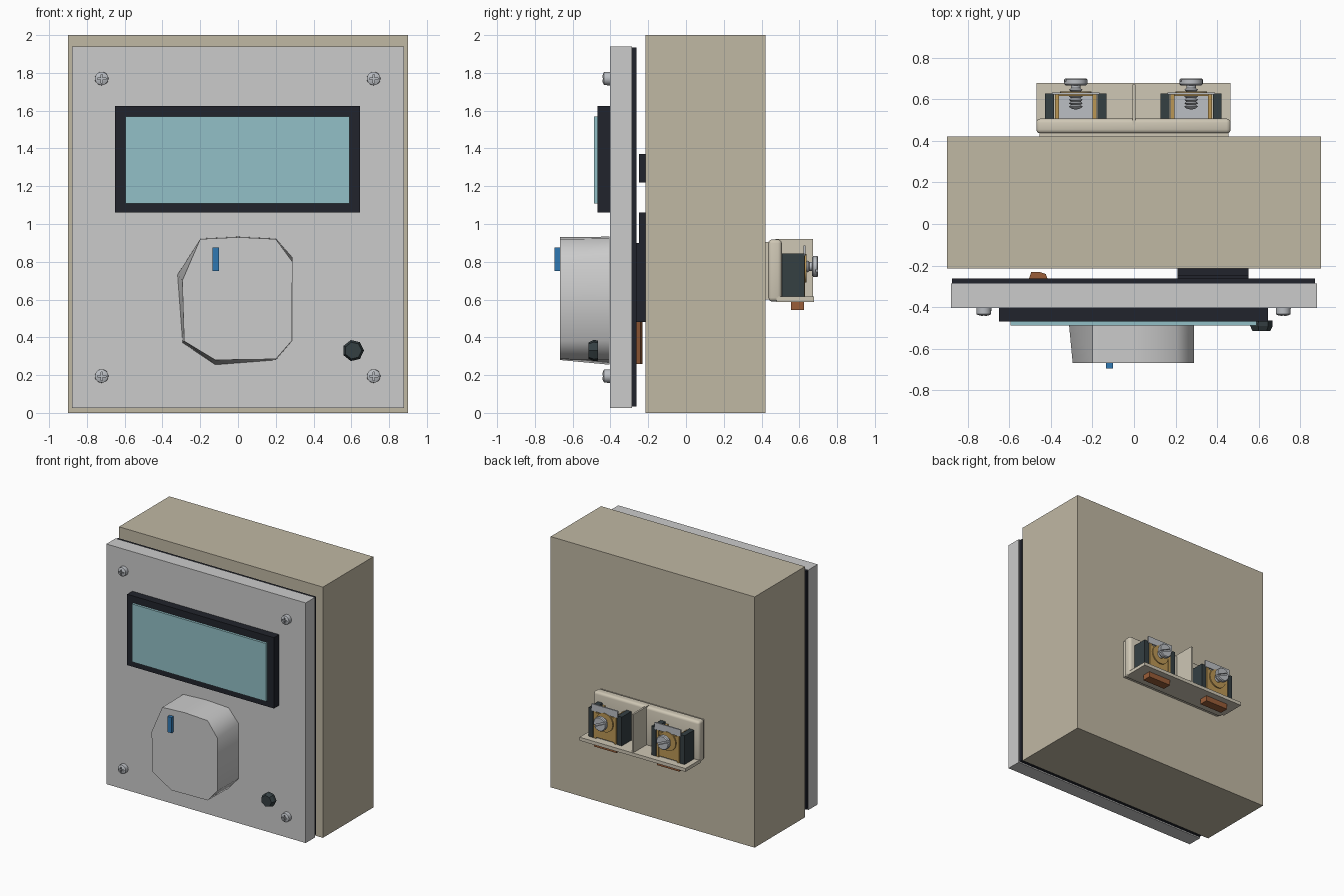
import bpy, bmesh, math
from mathutils import Matrix, Vector

if "Cube" in bpy.data.objects:
    bpy.data.objects.remove(bpy.data.objects["Cube"])


def material(name, r, g, b):
    m = bpy.data.materials.new(name)
    m.diffuse_color = (r, g, b, 1)
    m.use_nodes = True
    m.node_tree.nodes["Principled BSDF"].inputs["Base Color"].default_value = m.diffuse_color
    return m


BEIGE = material("beige_paint", 0.53, 0.48, 0.37)
CREAM = material("cream_plastic", 0.62, 0.57, 0.46)
BLACK = material("black_plastic", 0.015, 0.017, 0.025)
DARK = material("dark_plastic", 0.035, 0.05, 0.055)
GLASS = material("teal_glass", 0.29, 0.53, 0.57)
BLUE = material("blue_mark", 0.03, 0.19, 0.45)
COPPER = material("copper", 0.32, 0.11, 0.04)
BRASS = material("brass", 0.5, 0.31, 0.09)
STEEL = material("steel", 0.5, 0.52, 0.55)
PANEL = material("grey_panel", 0.61, 0.61, 0.6)


def finish(name, bm, mat, smooth=None):
    bmesh.ops.recalc_face_normals(bm, faces=bm.faces)
    me = bpy.data.meshes.new(name)
    bm.to_mesh(me)
    bm.free()
    ob = bpy.data.objects.new(name, me)
    bpy.context.collection.objects.link(ob)
    if mat:
        me.materials.append(mat)
    if smooth:
        bpy.ops.object.select_all(action='DESELECT')
        ob.select_set(True)
        bpy.context.view_layer.objects.active = ob
        bpy.ops.object.shade_smooth_by_angle(angle=math.radians(smooth))
    return ob


def box(name, x, y, z, mat=None, bevel=0, spin=0):
    """Box from three (min, max) ranges, optionally spun about its y axis."""
    lo, hi = Vector((x[0], y[0], z[0])), Vector((x[1], y[1], z[1]))
    bm = bmesh.new()
    bmesh.ops.create_cube(bm, size=1)
    bm.transform(Matrix.Translation((lo + hi) / 2) @ Matrix.Rotation(spin, 4, 'Y')
                 @ Matrix.Diagonal((*(hi - lo), 1)))
    if bevel:
        bmesh.ops.bevel(bm, geom=bm.edges[:], offset=bevel, segments=3, profile=0.5,
                        affect='EDGES')
    return finish(name, bm, mat, 35 if bevel else None)


def lathe(name, x, z, profile, n, mat, smooth=40):
    """Turn (radius, y) points about a y-directed axis."""
    bm = bmesh.new()
    rings = []
    for r, y in profile:
        rings.append([bm.verts.new((x + r * math.cos(a), y, z + r * math.sin(a)))
                      for a in (2 * math.pi * i / n for i in range(n))])
    for a, b in zip(rings, rings[1:]):
        for i in range(n):
            j = (i + 1) % n
            bm.faces.new((a[i], a[j], b[j], b[i]))
    bmesh.ops.remove_doubles(bm, verts=bm.verts, dist=1e-5)
    return finish(name, bm, mat, smooth)


def cut_slot(ob, x, y, z, length, width, spin):
    cutter = box("slot_cutter", (x - length / 2, x + length / 2), y,
                 (z - width / 2, z + width / 2), spin=spin)
    mod = ob.modifiers.new("slot", 'BOOLEAN')
    mod.object = cutter
    mod.operation = 'DIFFERENCE'
    mod.solver = 'EXACT'
    bpy.context.view_layer.objects.active = ob
    bpy.ops.object.modifier_apply(modifier=mod.name)
    bpy.data.objects.remove(cutter)


# Enclosure, circuit board and front panel
box("enclosure", (-0.9, 0.9), (-0.215, 0.42), (0, 2), BEIGE)
box("circuit_board", (-0.875, 0.87), (-0.288, -0.262), (0.035, 1.935), BLACK)
box("front_panel", (-0.88, 0.88), (-0.403, -0.286), (0.025, 1.94), PANEL)

# Parts on the back of the board, seen in the gap
for i, (z0, z1, y0) in enumerate([(1.22, 1.37, -0.25), (0.9, 1.06, -0.25), (0.48, 0.9, -0.265)]):
    box(f"board_component_{i}", (0.21, 0.55), (y0, -0.212), (z0, z1), BLACK)
bm = bmesh.new()
loop = [bm.verts.new((x, y, 0.26)) for x, y in
        [(-0.505, -0.264), (-0.415, -0.264), (-0.425, -0.24), (-0.455, -0.23), (-0.495, -0.232)]]
ext = bmesh.ops.extrude_face_region(bm, geom=[bm.faces.new(loop)])
bmesh.ops.translate(bm, vec=(0, 0, 0.22),
                    verts=[v for v in ext["geom"] if isinstance(v, bmesh.types.BMVert)])
finish("copper_coil", bm, COPPER)

# Display
box("display_bezel", (-0.65, 0.645), (-0.468, -0.403), (1.06, 1.625), BLACK)
box("display_glass", (-0.595, 0.59), (-0.487, -0.46), (1.108, 1.57), GLASS)

# Panel screws with cross recess
for sx in (-0.722, 0.718):
    for sz in (0.195, 1.77):
        s = lathe("panel_screw", sx, sz, [(0, -0.442), (0.02, -0.441), (0.035, -0.434),
                  (0.036, -0.4), (0, -0.4)], 20, STEEL)
        for spin in (0, math.pi / 2):
            cut_slot(s, sx, (-0.46, -0.425), sz, 0.045, 0.008, spin)

# Big faceted knob: uneven outline, slightly narrower front
back = [(-0.20, 0.923), (0, 0.933), (0.20, 0.923), (0.288, 0.822), (0.288, 0.382),
        (0.20, 0.28), (-0.12, 0.255), (-0.293, 0.371), (-0.32, 0.732)]
front = [(-0.20, 0.92), (0, 0.93), (0.20, 0.92), (0.288, 0.80), (0.285, 0.382),
         (0.20, 0.285), (-0.12, 0.28), (-0.285, 0.38), (-0.295, 0.70)]
bm = bmesh.new()
a = [bm.verts.new((x, -0.405, z)) for x, z in back]
b = [bm.verts.new((x, -0.668, z)) for x, z in front]
bm.faces.new(a)
bm.faces.new(b)
for i in range(9):
    j = (i + 1) % 9
    bm.faces.new((a[i], a[j], b[j], b[i]))
finish("control_knob", bm, None, 50)
box("knob_pointer", (-0.135, -0.1), (-0.695, -0.66), (0.75, 0.875), BLUE)

# Small push button
lathe("push_button", 0.61, 0.33, [(0, -0.515), (0.045, -0.515), (0.057, -0.49),
      (0.055, -0.465), (0, -0.465)], 7, DARK, 20)

# Terminal block housing
box("terminal_foot", (-0.455, 0.455), (0.415, 0.45), (0.6, 0.905), CREAM)
box("terminal_base", (-0.47, 0.465), (0.435, 0.507), (0.59, 0.918), CREAM, 0.02)
box("terminal_shelf", (-0.47, 0.465), (0.48, 0.678), (0.588, 0.615), CREAM)
box("terminal_divider", (-0.007, 0.007), (0.475, 0.672), (0.6, 0.92), CREAM)

# Two matching terminals
for cx in (-0.28, 0.275):
    for s in (-1, 1):
        box("terminal_cheek", sorted((cx + s * 0.105, cx + s * 0.147)), (0.5, 0.627),
            (0.612, 0.845), DARK)
        box("clamp_side", sorted((cx + s * 0.08, cx + s * 0.1)), (0.505, 0.63),
            (0.615, 0.83), BRASS)
    box("clamp_floor", (cx - 0.08, cx + 0.08), (0.505, 0.615), (0.612, 0.69), STEEL)
    box("clamp_plate", (cx - 0.095, cx + 0.095), (0.615, 0.628), (0.625, 0.82), BRASS)
    box("clamp_tab", (cx - 0.115, cx + 0.115), (0.622, 0.633), (0.83, 0.885), STEEL)
    box("solder_lug", (cx - 0.1, cx + 0.1), (0.555, 0.625), (0.545, 0.592), COPPER)
    lathe("clamp_washer", cx, 0.765, [(0.03, 0.626), (0.075, 0.626), (0.075, 0.637),
          (0.03, 0.637), (0.03, 0.626)], 24, BRASS)
    # Screw: threaded shank and slotted head
    thread = [(0, 0.55), (0.022, 0.555)]
    for k in range(6):
        thread += [(0.033, 0.565 + k * 0.016), (0.023, 0.573 + k * 0.016)]
    lathe("terminal_screw_shank", cx, 0.775, thread + [(0.023, 0.672), (0, 0.672)], 16, STEEL, 25)
    head = lathe("terminal_screw_head", cx, 0.775, [(0, 0.667), (0.05, 0.667), (0.056, 0.673),
                 (0.056, 0.694), (0.05, 0.7), (0, 0.7)], 24, STEEL)
    cut_slot(head, cx, (0.685, 0.72), 0.775, 0.14, 0.014, math.radians(25))
